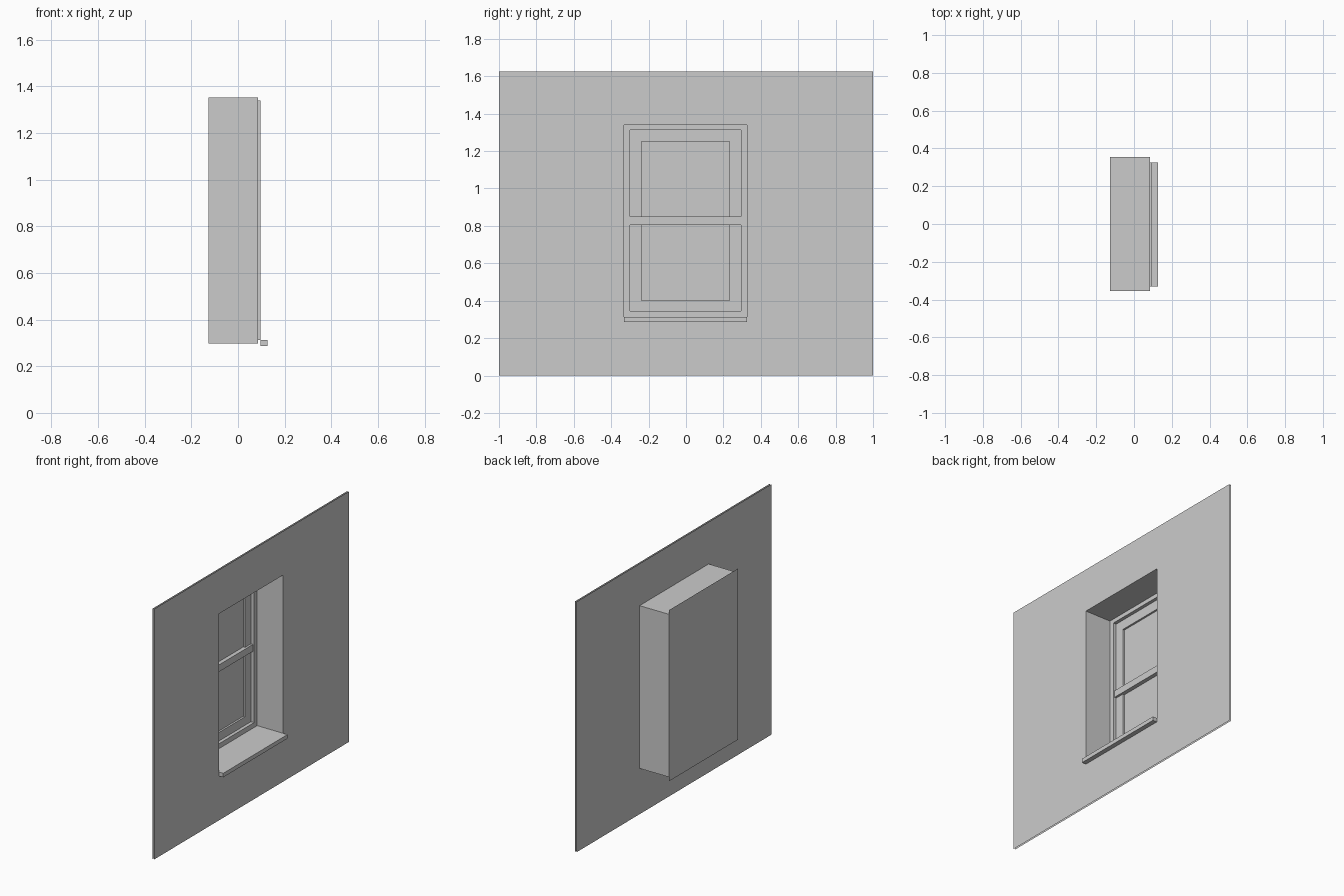
import bpy, bmesh

if "Cube" in bpy.data.objects:
    bpy.data.objects.remove(bpy.data.objects["Cube"])

CY = -0.0025  # slight sideways offset of the window opening


def rect(x, hw, z0, z1, cy=CY):
    """Rectangular ring facing x."""
    return [(x, cy - hw, z0), (x, cy + hw, z0), (x, cy + hw, z1), (x, cy - hw, z1)]


def loft(name, rings, cap=False):
    """Bridge successive rectangles; optionally close the last one."""
    bm = bmesh.new()
    loops = [[bm.verts.new(p) for p in r] for r in rings]
    for a, b in zip(loops, loops[1:]):
        for i in range(4):
            j = (i + 1) % 4
            bm.faces.new((a[i], a[j], b[j], b[i]))
    if cap:
        bm.faces.new(loops[-1])
    me = bpy.data.meshes.new(name)
    bm.to_mesh(me)
    bm.free()
    ob = bpy.data.objects.new(name, me)
    bpy.context.collection.objects.link(ob)
    return ob


def box(name, x0, x1, hw, z0, z1):
    bm = bmesh.new()
    bmesh.ops.create_cube(bm, size=1)
    for v in bm.verts:
        v.co = ((x0 + x1) / 2 + v.co.x * (x1 - x0), CY + v.co.y * 2 * hw,
                (z0 + z1) / 2 + v.co.z * (z1 - z0))
    me = bpy.data.meshes.new(name)
    bm.to_mesh(me)
    bm.free()
    ob = bpy.data.objects.new(name, me)
    bpy.context.collection.objects.link(ob)
    return ob


FRONT, REAR, BACK = 0.096, 0.085, -0.126   # wall faces and rear of the window
FRAME, SASH, PANE = -0.091, -0.113, -0.1255
TOP = 1.625

# front wall skin with the deep window reveal
loft("wall_front", [rect(FRONT, 1, 0, TOP, 0),
                    rect(FRONT, 0.329, 0.313, 1.34),
                    rect(FRAME, 0.329, 0.313, 1.34)])

# stepped frame, sash and glass
loft("window_frame", [rect(FRAME, 0.329, 0.313, 1.34),
                      rect(FRAME, 0.297, 0.345, 1.313),
                      rect(SASH, 0.297, 0.345, 1.313)])
loft("sash", [rect(SASH, 0.297, 0.345, 1.313),
              rect(SASH, 0.236, 0.40, 1.25),
              rect(PANE, 0.236, 0.40, 1.25)])
loft("glass", [rect(PANE, 0.236, 0.40, 1.25)], cap=True)

# meeting rail and projecting sill
box("meeting_rail", PANE, -0.099, 0.297, 0.805, 0.85)
box("sill", FRONT, 0.126, 0.329, 0.287, 0.313)

# rear wall skin, outer casing and backing sheet
loft("wall_back", [rect(REAR, 1, 0, TOP, 0), rect(REAR, 0.354, 0.297, 1.353, 0)])
loft("outer_casing", [rect(REAR, 0.354, 0.297, 1.353, 0),
                      rect(BACK, 0.354, 0.297, 1.353, 0)])
loft("backing_sheet", [rect(BACK, 0.354, 0.27, 1.38, 0)], cap=True)
